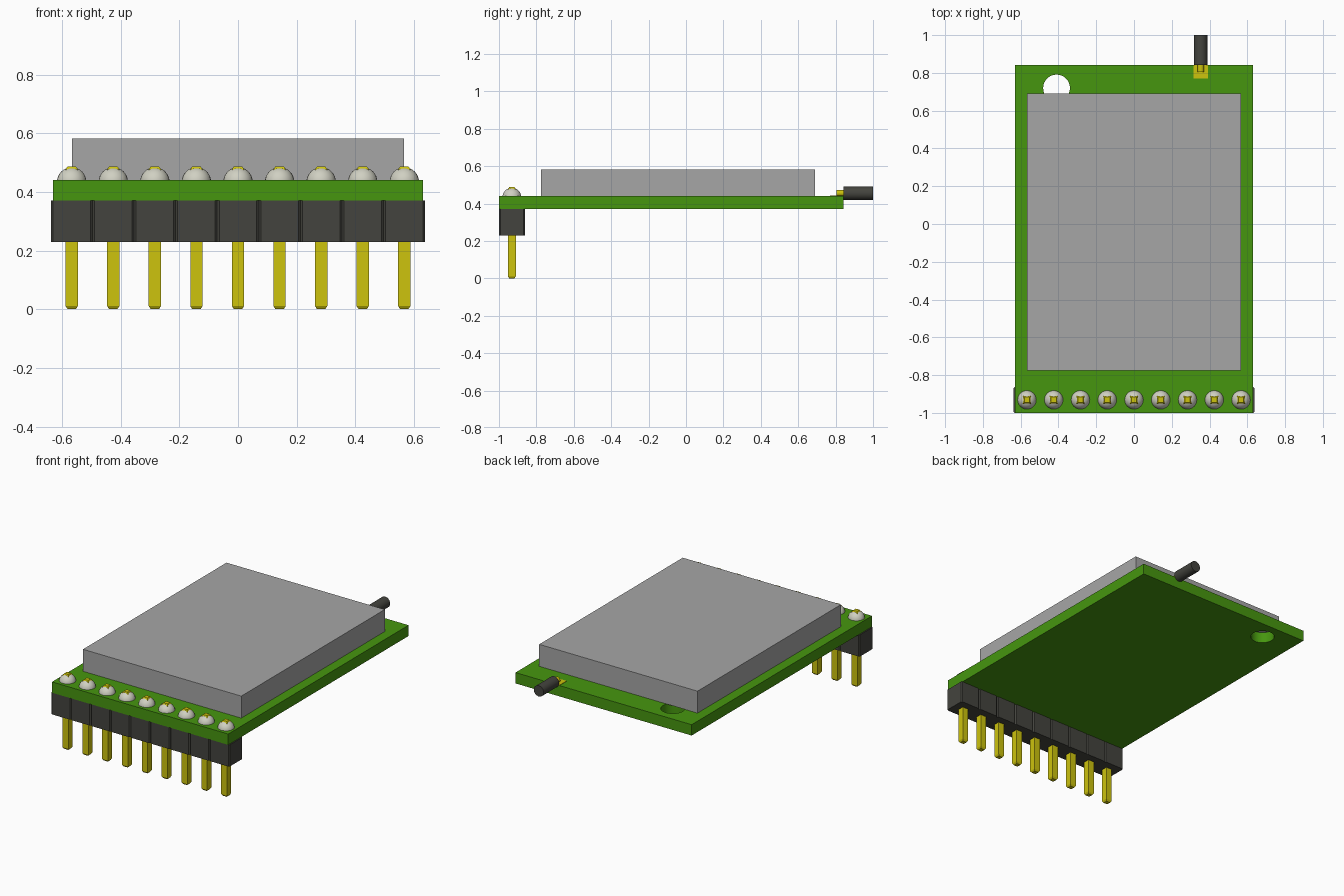
import bpy, bmesh, math
from mathutils import Matrix, Vector

if "Cube" in bpy.data.objects:
    bpy.data.objects.remove(bpy.data.objects["Cube"], do_unlink=True)


def material(name, srgb):
    lin = [((c / 255 + 0.055) / 1.055) ** 2.4 if c > 10 else c / 255 / 12.92 for c in srgb]
    m = bpy.data.materials.new(name)
    m.use_nodes = True
    m.diffuse_color = (*lin, 1)
    m.node_tree.nodes["Principled BSDF"].inputs["Base Color"].default_value = (*lin, 1)
    return m


GREEN = material("board green", (70, 150, 15))
GREY = material("shield grey", (166, 166, 166))
BLACK = material("plastic black", (68, 68, 62))
GOLD = material("pin gold", (205, 195, 13))
SOLDER = material("solder silver", (208, 208, 194))


def add(name, bm, mat):
    mesh = bpy.data.meshes.new(name)
    bmesh.ops.recalc_face_normals(bm, faces=bm.faces)
    bm.to_mesh(mesh)
    bm.free()
    mesh.materials.append(mat)
    ob = bpy.data.objects.new(name, mesh)
    bpy.context.collection.objects.link(ob)
    return ob


def box(name, x, y, z, mat):
    bm = bmesh.new()
    bmesh.ops.create_cube(bm, size=1)
    for v in bm.verts:
        v.co = Vector([(r[0] + r[1]) / 2 + c * (r[1] - r[0]) for c, r in zip(v.co, (x, y, z))])
    return add(name, bm, mat)


def cylinder(name, centre, radius, depth, mat, along_y=True):
    bm = bmesh.new()
    rot = Matrix.Rotation(math.pi / 2, 4, 'X') if along_y else Matrix()
    bmesh.ops.create_cone(bm, cap_ends=True, segments=32, radius1=radius, radius2=radius,
                          depth=depth, matrix=Matrix.Translation(centre) @ rot)
    return add(name, bm, mat)


def smooth(ob):
    bpy.ops.object.select_all(action='DESELECT')
    ob.select_set(True)
    bpy.context.view_layer.objects.active = ob
    bpy.ops.object.shade_smooth_by_angle(angle=math.radians(40))


PITCH, COUNT, ROW_Y = 0.1417, 9, -0.931
BOTTOM, TOP = 0.37, 0.44

# Circuit board with a round mounting hole
board = box("circuit_board", (-0.63, 0.63), (-1, 0.842), (BOTTOM, TOP), GREEN)
cutter = cylinder("hole_cutter", (-0.41, 0.72, 0.4), 0.071, 0.4, GREEN, along_y=False)
cutter.hide_render = True
cut = board.modifiers.new("mounting hole", 'BOOLEAN')
cut.operation, cut.solver, cut.object = 'DIFFERENCE', 'EXACT', cutter
bpy.context.view_layer.objects.active = board
bpy.ops.object.modifier_apply(modifier=cut.name)
bpy.data.objects.remove(cutter, do_unlink=True)
smooth(board)

# Metal shield
box("shield", (-0.566, 0.566), (-0.775, 0.691), (TOP, 0.582), GREY)

# Header strip: one outline, notched between the pin positions
CH, HALF = 0.007, 0.069
front = []
for i in range(COUNT):
    left = (i - COUNT / 2) * PITCH
    front += [(left, -HALF + CH), (left + CH, -HALF), (left + PITCH - CH, -HALF)]
front.append((COUNT / 2 * PITCH, -HALF + CH))
outline = front + [(x, -y) for x, y in reversed(front)]
bm = bmesh.new()
face = bm.faces.new([bm.verts.new((x, ROW_Y + y, 0.23)) for x, y in outline])
extruded = bmesh.ops.extrude_face_region(bm, geom=[face])
bmesh.ops.translate(bm, vec=(0, 0, BOTTOM - 0.23),
                    verts=[g for g in extruded["geom"] if isinstance(g, bmesh.types.BMVert)])
add("header_strip", bm, BLACK)


# Square pin with tapered ends, and its solder dome
def pin_mesh():
    bm = bmesh.new()
    rings = []
    for z, h in ((0, 0.014), (0.011, 0.021), (0.476, 0.021), (0.487, 0.014)):
        rings.append([bm.verts.new((sx * h, sy * h, z))
                      for sx, sy in ((-1, -1), (1, -1), (1, 1), (-1, 1))])
    for a, b in zip(rings, rings[1:]):
        for k in range(4):
            bm.faces.new((a[k], a[(k + 1) % 4], b[(k + 1) % 4], b[k]))
    bm.faces.new(rings[0])
    bm.faces.new(rings[-1])
    return bm


def dome_mesh():
    bm = bmesh.new()
    bmesh.ops.create_uvsphere(bm, u_segments=24, v_segments=16, radius=0.05,
                              matrix=Matrix.Translation((0, 0, TOP - 0.006)))
    bmesh.ops.bisect_plane(bm, geom=bm.verts[:] + bm.edges[:] + bm.faces[:],
                           plane_co=(0, 0, TOP), plane_no=(0, 0, 1), clear_inner=True)
    return bm


for i in range(COUNT):
    spot = ((i - (COUNT - 1) / 2) * PITCH, ROW_Y, 0)
    add(f"pin_{i + 1}", pin_mesh(), GOLD).location = spot
    dome = add(f"solder_dome_{i + 1}", dome_mesh(), SOLDER)
    dome.location = spot
    smooth(dome)

# Antenna cable with its bare core and solder pad
AX, AZ = 0.353, 0.455
box("antenna_pad", (AX - 0.038, AX + 0.038), (0.77, 0.842), (TOP, TOP + 0.003), GOLD)
smooth(cylinder("antenna_core", (AX, 0.825, AZ), 0.018, 0.04, GOLD))
smooth(cylinder("antenna_cable", (AX, 0.921, AZ), 0.035, 0.158, BLACK))
